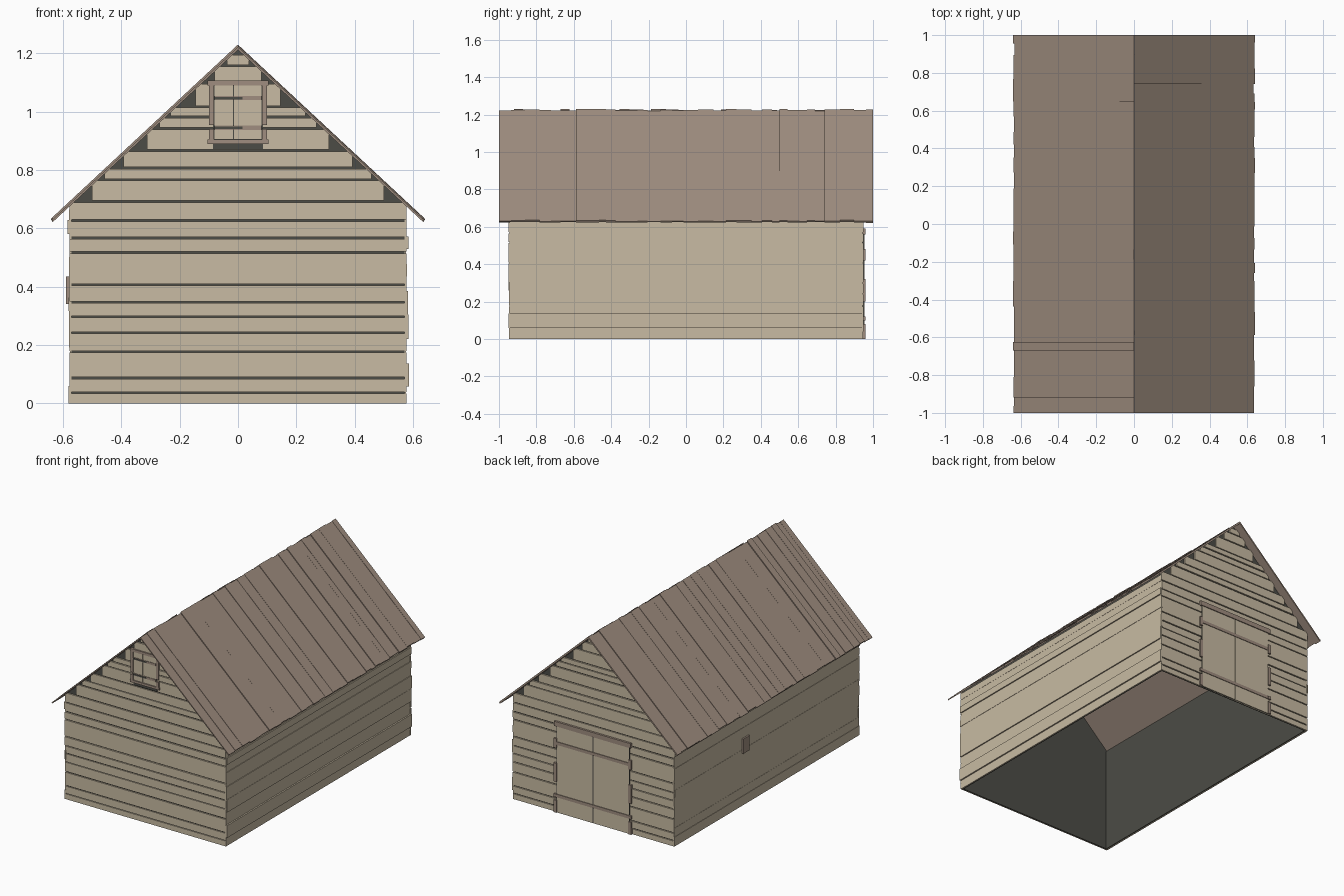
import bpy, bmesh, random
from mathutils import Vector

random.seed(4)
if "Cube" in bpy.data.objects:
    bpy.data.objects.remove(bpy.data.objects["Cube"], do_unlink=True)


def material(name, rgb):
    m = bpy.data.materials.new(name)
    m.use_nodes = True
    m.diffuse_color = (*rgb, 1)
    m.node_tree.nodes["Principled BSDF"].inputs["Base Color"].default_value = (*rgb, 1)
    return m


TAN = material("pale_wood", (0.578, 0.497, 0.366))
BROWN = material("roof_brown", (0.35, 0.27, 0.215))
DARK = material("dark_lining", (0.072, 0.072, 0.061))

HALF_X, HALF_Y = 0.57, 0.94      # lining
RIDGE, PITCH = 1.212, 0.93       # roof underside


def under(x):
    return RIDGE - PITCH * abs(x)


def reach(z):
    return (RIDGE - z) / PITCH


def prism(bm, points, vector):
    """Closed prism from a planar outline pushed along a vector."""
    a = [bm.verts.new(p) for p in points]
    b = [bm.verts.new(Vector(p) + Vector(vector)) for p in points]
    n = len(a)
    bm.faces.new(a)
    bm.faces.new(b[::-1])
    for i in range(n):
        bm.faces.new((a[i], b[i], b[(i + 1) % n], a[(i + 1) % n]))


def box(bm, x, y, z):
    prism(bm, [(x[0], y[0], z[0]), (x[1], y[0], z[0]), (x[1], y[0], z[1]), (x[0], y[0], z[1])],
          (0, y[1] - y[0], 0))


def finish(bm, name, mat):
    bmesh.ops.recalc_face_normals(bm, faces=bm.faces)
    mesh = bpy.data.meshes.new(name)
    bm.to_mesh(mesh)
    bm.free()
    mesh.materials.append(mat)
    ob = bpy.data.objects.new(name, mesh)
    bpy.context.collection.objects.link(ob)
    return ob


# Dark lining: two gable ends and two long walls, open below and above
bm = bmesh.new()
eave = under(HALF_X)
for s in (-1, 1):
    prism(bm, [(-HALF_X, s * HALF_Y, 0), (HALF_X, s * HALF_Y, 0), (HALF_X, s * HALF_Y, eave),
               (0, s * HALF_Y, RIDGE), (-HALF_X, s * HALF_Y, eave)], (0, -s * 0.006, 0))
    box(bm, sorted((s * HALF_X, s * (HALF_X - 0.006))), (-HALF_Y, HALF_Y), (0, eave))
finish(bm, "wall_lining", DARK)

# Gable cladding: horizontal boards stepped under the roof slope
rows = [0, 0.04, 0.09, 0.18, 0.245, 0.30, 0.35, 0.41, 0.52, 0.57, 0.63, 0.695,
        0.77, 0.81, 0.87, 0.945, 0.985, 1.02, 1.10, 1.16, 1.2]
for s, name in ((-1, "front_boards"), (1, "back_boards")):
    bm = bmesh.new()
    for z0, top in zip(rows, rows[1:]):
        z1 = top - 0.006
        w = min(0.578, reach(top) + 0.025)
        half = [(w, z0)]
        if under(w) < z1:
            half += [(w, under(w)), (reach(z1), z1)]
        else:
            half += [(w, z1)]
        outline = half + [(-x, z) for x, z in reversed(half)]
        depth = 0.006 + random.uniform(0, 0.004)
        prism(bm, [(x, s * HALF_Y, z) for x, z in outline], (0, s * depth, 0))
    finish(bm, name, TAN)

# Long wall cladding: boards of slightly uneven thickness
for s, name in ((-1, "right_boards"), (1, "left_boards")):
    bm = bmesh.new()
    z = 0
    while z < 0.66:
        top = min(z + random.uniform(0.035, 0.085), 0.665)
        if top > 0.64:
            top = 0.665
        out = s * (HALF_X + random.uniform(0.006, 0.016))
        end = HALF_Y + random.uniform(0.002, 0.01)
        box(bm, sorted((s * HALF_X, out)), (-end, end), (z, top))
        z = top
    finish(bm, name, TAN)

# Roof: boards running from ridge to eave
for s, name in ((-1, "right_roof_boards"), (1, "left_roof_boards")):
    bm = bmesh.new()
    y = -1
    while y < 1:
        end = y + random.uniform(0.035, 0.085)
        if end > 0.97:
            end = 1
        lift = random.uniform(0.008, 0.018)
        e = random.uniform(0.63, 0.635)
        prism(bm, [(0, y, RIDGE), (s * e, y, under(e)),
                   (s * (e + lift * 0.4), y, under(e) + lift * 0.6), (0, y, RIDGE + lift)],
              (0, end - y, 0))
        y = end
    finish(bm, name, BROWN)


def plates(name, mat, side, y, rects):
    """Thin plates on a gable, each given as x0, x1, z0, z1."""
    bm = bmesh.new()
    for x0, x1, z0, z1 in rects:
        box(bm, (x0, x1), sorted((side * 0.942, side * y)), (z0, z1))
    finish(bm, name, mat)


# Loft door on the front gable
plates("loft_opening", DARK, -1, 0.951, [(-0.085, 0.085, 0.872, 1.095)])
plates("loft_door_leaves", TAN, -1, 0.954, [(-0.08, -0.017, 0.907, 1.09), (-0.014, 0.08, 0.907, 1.09)])
plates("loft_frame", BROWN, -1, 0.958,
       [(-0.105, 0.105, 1.09, 1.107), (-0.105, 0.105, 0.89, 0.905),
        (-0.1, -0.082, 0.905, 0.94), (0.082, 0.1, 0.905, 0.94),
        (-0.1, -0.082, 0.955, 1.09), (0.082, 0.1, 0.955, 1.09)])
plates("loft_rails", BROWN, -1, 0.957, [(-0.08, 0.08, z, z + 0.014) for z in (0.938, 1.04)])
plates("loft_straps", DARK, -1, 0.959, [(-0.08, 0.015, z, z + 0.009) for z in (0.94, 1.042)])

# Double barn door on the back gable
plates("barn_door_gap", DARK, 1, 0.951, [(-0.262, 0.262, 0, 0.56)])
plates("barn_door_leaves", TAN, 1, 0.954, [(-0.258, -0.003, 0, 0.56), (0.003, 0.258, 0, 0.56)])
plates("barn_door_rails", BROWN, 1, 0.958, [(-0.27, 0.27, z, z + 0.02) for z in (0.1, 0.44)])
plates("barn_door_frame", BROWN, 1, 0.96,
       [(-0.275, 0.275, 0.56, 0.59)]
       + [(x, x + 0.02, z0, z1) for x in (-0.278, 0.258)
          for z0, z1 in ((0, 0.08), (0.1, 0.12), (0.2, 0.32), (0.42, 0.48))])

# Small hatch on the long right wall
bm = bmesh.new()
box(bm, (-0.59, -0.57), (0.19, 0.255), (0.34, 0.435))
finish(bm, "side_hatch", BROWN)
